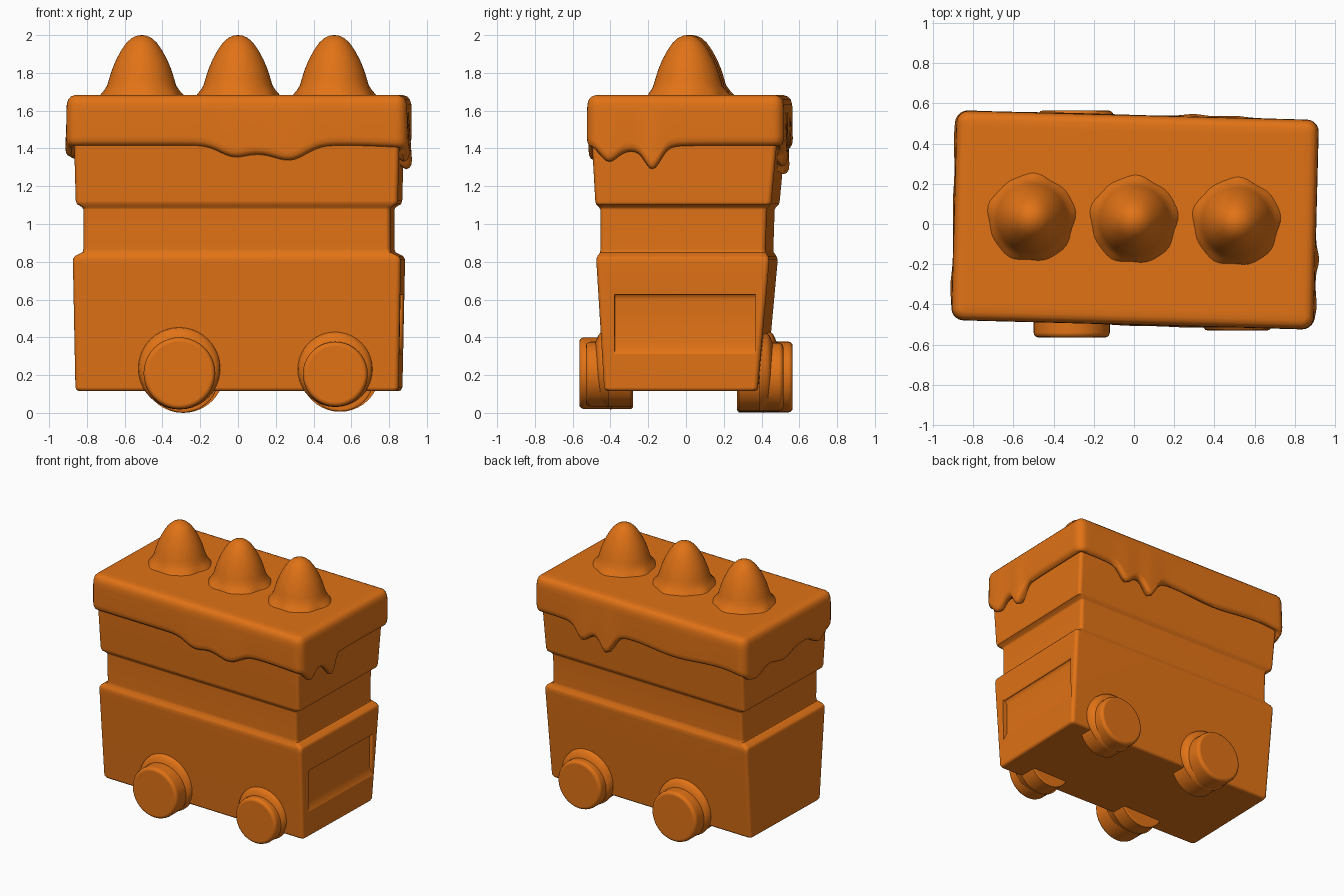
import bpy, bmesh, math
from mathutils import Matrix, Vector

if "Cube" in bpy.data.objects:
    bpy.data.objects.remove(bpy.data.objects["Cube"])

mat = bpy.data.materials.new("orange")
mat.diffuse_color = (0.75, 0.17, 0.008, 1)
mat.use_nodes = True
mat.node_tree.nodes["Principled BSDF"].inputs["Base Color"].default_value = mat.diffuse_color
TILT = math.radians(-1.5)   # whole cart body is turned slightly


def finish(name, bm, angle=40):
    bmesh.ops.recalc_face_normals(bm, faces=bm.faces)
    me = bpy.data.meshes.new(name)
    bm.to_mesh(me)
    bm.free()
    ob = bpy.data.objects.new(name, me)
    bpy.context.collection.objects.link(ob)
    me.materials.append(mat)
    bpy.ops.object.select_all(action='DESELECT')
    ob.select_set(True)
    bpy.context.view_layer.objects.active = ob
    bpy.ops.object.shade_smooth_by_angle(angle=math.radians(angle))
    return ob


def weighted(ob):
    m = ob.modifiers.new("weighted_normal", 'WEIGHTED_NORMAL')
    m.keep_sharp = True


def rounded_rect(hx, hy, r, n_side, n_corner=5):
    """Outline points, anticlockwise, with evenly divided straight sides."""
    pts = []
    centres = [(1, -1, -90), (1, 1, 0), (-1, 1, 90), (-1, -1, 180)]
    for sx, sy, a0 in centres:
        for i in range(n_corner + 1):
            a = math.radians(a0 + 90 * i / n_corner)
            pts.append(Vector((sx * (hx - r) + r * math.cos(a), sy * (hy - r) + r * math.sin(a))))
    out, n = [], n_corner + 1
    for k, p in enumerate(pts):
        out.append(p)
        if k % n == n_corner:
            q = pts[(k + 1) % len(pts)]
            out += [p.lerp(q, j / n_side) for j in range(1, n_side)]
    return out


def loft(rings):
    bm = bmesh.new()
    loops = [[bm.verts.new(p) for p in ring] for ring in rings]
    n = len(loops[0])
    for a, b in zip(loops, loops[1:]):
        for i in range(n):
            j = (i + 1) % n
            bm.faces.new((a[i], a[j], b[j], b[i]))
    bm.faces.new(loops[0][::-1])
    bm.faces.new(loops[-1])
    return bm


# cart body: z, half width, half depth, y centre
profile = [
    (0.115, 0.835, 0.385, -0.005), (0.12, 0.848, 0.398, -0.005), (0.135, 0.856, 0.407, -0.005),
    (0.79, 0.868, 0.457, 0.005), (0.815, 0.867, 0.457, 0.005), (0.83, 0.858, 0.452, 0.005),
    (0.85, 0.818, 0.439, 0.005), (0.87, 0.812, 0.437, 0.005), (1.075, 0.812, 0.441, 0.008),
    (1.09, 0.82, 0.448, 0.008), (1.105, 0.847, 0.463, 0.008), (1.125, 0.853, 0.467, 0.008),
    (1.50, 0.863, 0.495, 0.015)]
rings = [[(p.x, p.y + cy, z) for p in rounded_rect(hx, hy, 0.025, 1)] for z, hx, hy, cy in profile]
body = finish("cart_body", loft(rings))
body.location.x = 0.005
body.rotation_euler.z = TILT

# recessed end panel with a sloping sill
bm = bmesh.new()
sec = [(0.83, 0.37), (0.83, 0.60), (0.848, 0.625), (0.95, 0.635), (0.95, 0.13)]
panel = [[(x, y, z) for x, z in sec] for y in (-0.355, 0.39)]
cutter = finish("panel_cutter", loft(panel))
cutter.location = body.location
cutter.rotation_euler = body.rotation_euler
cutter.hide_render = True
cutter.hide_set(True)
cut = body.modifiers.new("panel", 'BOOLEAN')
cut.operation = 'DIFFERENCE'
cut.solver = 'EXACT'
cut.object = cutter
weighted(body)

# icing cap with drips: x, y, length, width
drips = [(-0.02, -0.52, 0.05, 0.08), (0.29, -0.52, 0.065, 0.09), (0.14, -0.52, 0.035, 0.12),
         (0.9, -0.38, 0.06, 0.045), (0.9, -0.15, 0.11, 0.045), (0.9, -0.3, 0.03, 0.15),
         (0.27, 0.54, 0.12, 0.05), (0.48, 0.54, 0.08, 0.05), (0.37, 0.54, 0.045, 0.14),
         (-0.3, 0.54, 0.03, 0.2),
         (-0.9, 0.4, 0.07, 0.1), (-0.9, 0.08, 0.05, 0.1), (-0.9, -0.33, 0.06, 0.06)]


def drip(p):
    return sum(l * math.exp(-((p.x - x) ** 2 + (p.y + 0.02 - y) ** 2) / (1.6 * w * w))
               for x, y, l, w in drips)


base = rounded_rect(0.902, 0.522, 0.06, 60)
drop = [drip(p) for p in base]
rings = []
# inset, height, whether height is measured from the drip edge
for inset, h, low in [(0.07, 0.02, True), (0.03, 0.0, True), (0.012, 0.008, True), (0.003, 0.025, True),
                      (0.0, 0.05, True), (0.0, 1.60, False), (0.002, 1.635, False), (0.01, 1.66, False),
                      (0.024, 1.675, False), (0.045, 1.682, False), (0.08, 1.684, False)]:
    pts = rounded_rect(0.902 - inset, 0.522 - inset, max(0.06 - inset, 0.015), 60)
    ring = []
    for p, d in zip(pts, drop):
        s = 1 + (0.16 * d if low else 0)
        ring.append((p.x * s, p.y * s + 0.02, (1.415 - d + h) if low else h))
    rings.append(ring)
cap = finish("icing_cap", loft(rings), 50)
cap.location.x = 0.005
cap.rotation_euler.z = TILT
weighted(cap)


def lathe(name, prof, matrix, wave=0.0, n=40):
    """Spin (radius, height) points; the wave ripples the first rings."""
    rings = []
    for k, (r, h) in enumerate(prof):
        amp = wave * max(0, 1 - k / 3)
        ring = []
        for i in range(n):
            a = 2 * math.pi * i / n
            rr = r * (1 + amp * (math.sin(5 * a) + 0.6 * math.sin(9 * a + 1)))
            ring.append(matrix @ Vector((rr * math.cos(a), rr * math.sin(a), h)))
        rings.append(ring)
    return finish(name, loft(rings), 45)


# three pointed domes with rippled skirts
dome = [(0.225, 1.67), (0.212, 1.69), (0.197, 1.71), (0.182, 1.735), (0.172, 1.77), (0.156, 1.82),
        (0.135, 1.87), (0.108, 1.92), (0.08, 1.96), (0.052, 1.985), (0.025, 1.997), (0.004, 2.0)]
for i, (x, y) in enumerate([(-0.51, 0.03), (0.0, 0.02), (0.51, 0.01)]):
    lathe(f"dome_{i + 1}", dome, Matrix.Translation((x, y, 0)), 0.035, 48)

# wheels: x, z, radius, inner y, outer y, body surface y
wheels = [("front_left_wheel", -0.31, 0.21, 0.19, -0.28, -0.565, -0.415),
          ("front_right_wheel", 0.515, 0.205, 0.172, -0.28, -0.53, -0.43),
          ("back_left_wheel", -0.29, 0.19, 0.188, 0.27, 0.565, 0.43),
          ("back_right_wheel", 0.54, 0.19, 0.182, 0.27, 0.515, 0.41)]
for name, x, z, r, y0, y1, ys in wheels:
    s = 1 if y1 > 0 else -1
    turn = Matrix.Rotation(math.radians(-90 * s), 4, 'X')
    a, b, c = abs(y0), abs(y1), abs(ys)
    prof = [(r - 0.012, a), (r, a + 0.01), (r, b - 0.025), (r - 0.004, b - 0.012),
            (r - 0.012, b - 0.003), (r - 0.025, b)]
    weighted(lathe(name, prof, Matrix.Translation((x, 0, z)) @ turn))
    # soft flare where the wheel meets the body
    flare = [(r + 0.03, c - 0.02), (r + 0.022, c + 0.02), (r + 0.004, c + 0.035), (r - 0.03, c + 0.05)]
    lathe(name + "_flare", flare, Matrix.Translation((x, 0, z + 0.028)) @ turn)
